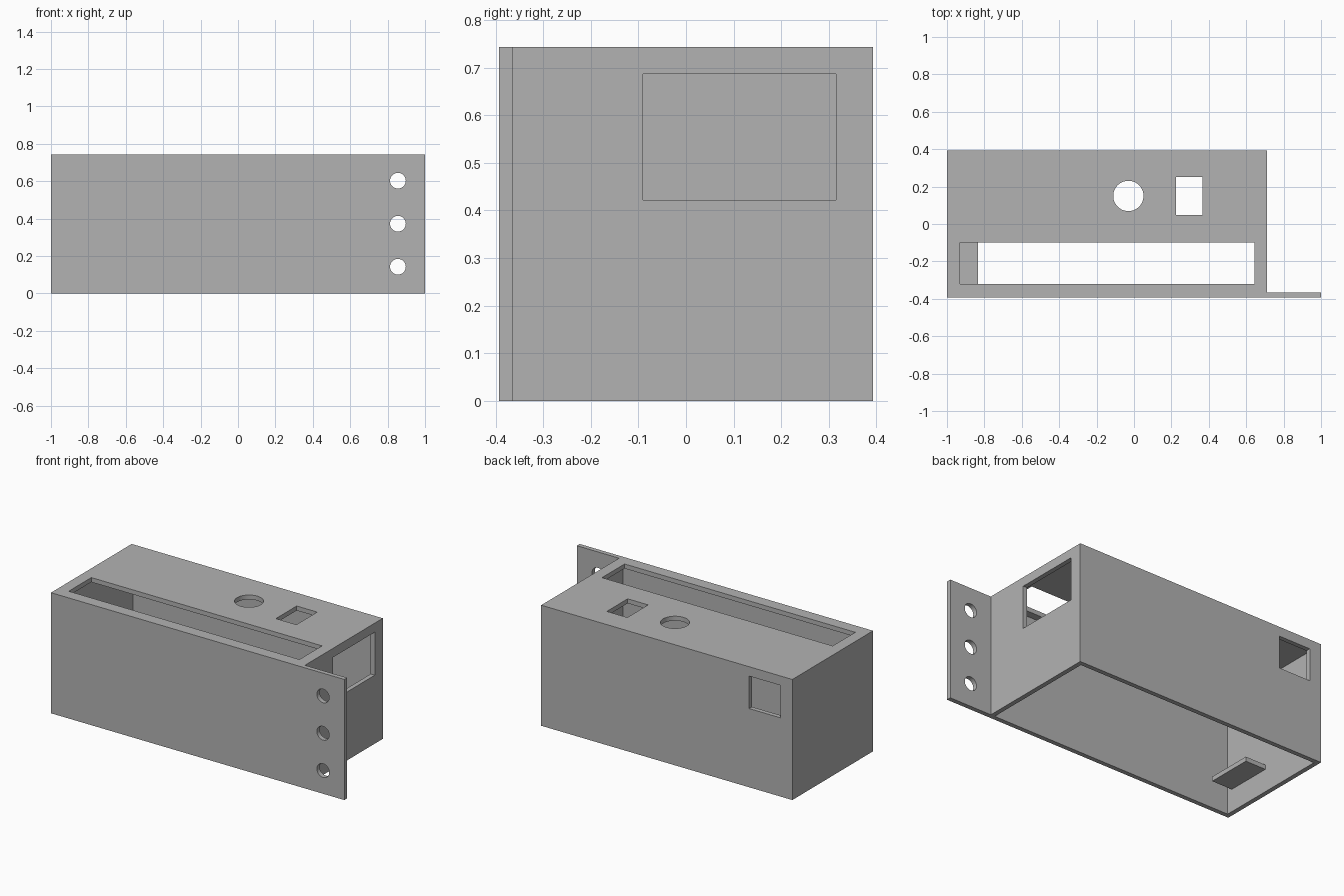
import bpy
import bmesh
from math import pi, radians
from mathutils import Matrix, Vector

default = bpy.data.objects.get("Cube")
if default:
    bpy.data.objects.remove(default, do_unlink=True)

grey = bpy.data.materials.new("plain grey")
grey.use_nodes = True
colour = (0.45, 0.45, 0.45, 1)
grey.diffuse_color = colour
grey.node_tree.nodes["Principled BSDF"].inputs["Base Color"].default_value = colour

HEIGHT = 0.743
WALL = 0.028
LEFT, RIGHT, FLANGE = -1.0, 0.712, 1.0
FRONT, BACK = -0.393, 0.393


def add_object(name, bm):
    bmesh.ops.recalc_face_normals(bm, faces=bm.faces)
    mesh = bpy.data.meshes.new(name)
    bm.to_mesh(mesh)
    bm.free()
    mesh.materials.append(grey)
    obj = bpy.data.objects.new(name, mesh)
    bpy.context.collection.objects.link(obj)
    return obj


def box(name, low, high):
    low, high = Vector(low), Vector(high)
    bm = bmesh.new()
    bmesh.ops.create_cube(bm, size=1)
    bmesh.ops.scale(bm, vec=high - low, verts=bm.verts)
    bmesh.ops.translate(bm, vec=(low + high) / 2, verts=bm.verts)
    return add_object(name, bm)


def cylinder(name, centre, radius, axis):
    bm = bmesh.new()
    bmesh.ops.create_cone(bm, cap_ends=True, segments=48, radius1=radius,
                          radius2=radius, depth=0.2)
    if axis == "Y":
        bmesh.ops.rotate(bm, matrix=Matrix.Rotation(pi / 2, 3, "X"), verts=bm.verts)
    bmesh.ops.translate(bm, vec=centre, verts=bm.verts)
    return add_object(name, bm)


def cut(target, cutter):
    cutter.hide_render = True
    mod = target.modifiers.new("cut", "BOOLEAN")
    mod.operation = "DIFFERENCE"
    mod.solver = "EXACT"
    mod.object = cutter
    bpy.context.view_layer.objects.active = target
    bpy.ops.object.modifier_apply(modifier=mod.name)
    bpy.data.objects.remove(cutter, do_unlink=True)


# Housing and mounting flange: one L-shaped outline, extruded upwards
outline = [(LEFT, FRONT), (FLANGE, FRONT), (FLANGE, FRONT + WALL),
           (RIGHT, FRONT + WALL), (RIGHT, BACK), (LEFT, BACK)]
bm = bmesh.new()
base = bm.faces.new([bm.verts.new((x, y, 0)) for x, y in outline])
sides = bmesh.ops.extrude_face_region(bm, geom=[base])["geom"]
bmesh.ops.translate(bm, vec=(0, 0, HEIGHT),
                    verts=[v for v in sides if isinstance(v, bmesh.types.BMVert)])
housing = add_object("housing", bm)

# Hollow inside, open at the bottom
cut(housing, box("hollow", (LEFT + WALL, FRONT + WALL, -0.1),
                 (RIGHT - WALL, BACK - WALL, HEIGHT - WALL)))

# Openings in the top
cut(housing, box("long_slot", (-0.93, -0.32, 0.65), (0.643, -0.1, 0.85)))
cut(housing, box("switch_opening", (0.225, 0.047, 0.65), (0.365, 0.25, 0.85)))
cut(housing, cylinder("button_hole", (-0.03, 0.15, HEIGHT), 0.081, "Z"))

# Windows in the side and back walls
cut(housing, box("side_window", (0.6, -0.09, 0.422), (0.8, 0.315, 0.687)))
cut(housing, box("back_window", (-0.92, 0.3, 0.485), (-0.706, 0.5, 0.685)))

# Screw holes in the flange
for z in (0.143, 0.373, 0.603):
    cut(housing, cylinder("screw_hole", (0.855, FRONT, z), 0.042, "Y"))

# Small shelf on the inner end wall
shelf = box("inner_shelf", (LEFT + WALL, -0.33, 0.14), (-0.833, -0.045, 0.168))

for obj in (housing, shelf):
    bpy.ops.object.select_all(action="DESELECT")
    obj.select_set(True)
    bpy.context.view_layer.objects.active = obj
    bpy.ops.object.shade_smooth_by_angle(angle=radians(30))
